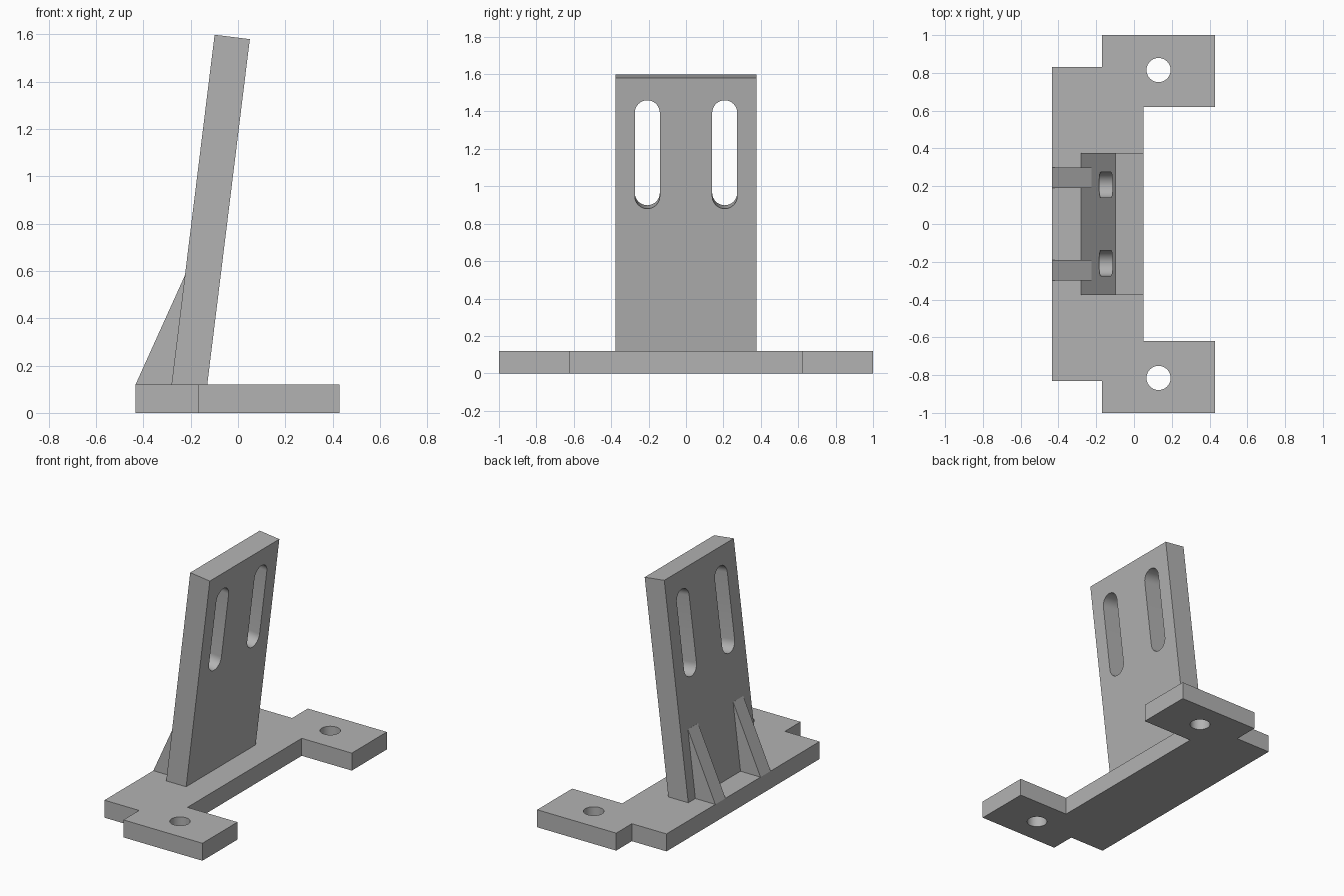
import bpy, bmesh
from math import sin, cos, pi, atan2, radians
from mathutils import Matrix, Vector

if "Cube" in bpy.data.objects:
    bpy.data.objects.remove(bpy.data.objects["Cube"])

grey = bpy.data.materials.new("plain_grey")
grey.use_nodes = True
colour = (0.45, 0.45, 0.45, 1)
grey.diffuse_color = colour
grey.node_tree.nodes["Principled BSDF"].inputs["Base Color"].default_value = colour


def slot(x, low, high, r, steps=16):
    """Closed loop with round ends; low == high gives a circle."""
    loop = []
    for centre, start in ((high, 0), (low, pi)):
        for i in range(steps + 1):
            a = start + pi * i / steps
            loop.append((x + r * cos(a), centre + r * sin(a)))
        if low == high:
            loop.pop()
    return loop


def plate(name, loops, thickness, origin, across, up):
    """Extrude an outline with holes, centred on the plane of two directions."""
    curve = bpy.data.curves.new(name, 'CURVE')
    curve.dimensions = '2D'
    curve.fill_mode = 'BOTH'
    curve.extrude = thickness / 2
    for loop in loops:
        spline = curve.splines.new('POLY')
        spline.points.add(len(loop) - 1)
        for point, (x, y) in zip(spline.points, loop):
            point.co = (x, y, 0, 1)
        spline.use_cyclic_u = True
    source = bpy.data.objects.new(name + "_outline", curve)
    bpy.context.collection.objects.link(source)
    bpy.context.view_layer.update()
    mesh = bpy.data.meshes.new_from_object(source)
    bpy.data.objects.remove(source)

    across, up = Vector(across), Vector(up)
    frame = Matrix((across, up, across.cross(up))).transposed().to_4x4()
    bm = bmesh.new()
    bm.from_mesh(mesh)
    bmesh.ops.remove_doubles(bm, verts=bm.verts, dist=0.0001)
    bmesh.ops.transform(bm, matrix=Matrix.Translation(origin) @ frame, verts=bm.verts)
    bmesh.ops.recalc_face_normals(bm, faces=bm.faces)
    bm.to_mesh(mesh)
    bm.free()
    mesh.materials.clear()
    mesh.materials.append(grey)
    obj = bpy.data.objects.new(name, mesh)
    bpy.context.collection.objects.link(obj)
    bpy.ops.object.select_all(action='DESELECT')
    obj.select_set(True)
    bpy.context.view_layer.objects.active = obj
    bpy.ops.object.shade_smooth_by_angle(angle=radians(30))
    return obj


# Base plate with two bolt feet
base_top = 0.12
half = [(-0.433, -0.83), (-0.17, -0.83), (-0.17, -1), (0.43, -1), (0.43, -0.62), (0.05, -0.62)]
outline = half + [(x, -y) for x, y in reversed(half)]
holes = [slot(0.13, y, y, 0.064) for y in (-0.815, 0.815)]
plate("base_plate", [outline] + holes, base_top, (0, 0, base_top / 2), (1, 0, 0), (0, 1, 0))

# Leaning back wall with two adjustment slots
lean = atan2(0.18, 1.46)
up = Vector((sin(lean), 0, cos(lean)))
normal = Vector((cos(lean), 0, -sin(lean)))
thick, width, r = 0.15, 0.377, 0.067
foot = Vector((-0.13, 0, base_top))
wall = [(-width, -0.02), (width, -0.02), (width, 1.471), (-width, 1.471)]
slots = [slot(y, 0.766 + r, 1.35 - r, r) for y in (-0.207, 0.207)]
plate("leaning_wall", [wall] + slots, thick, foot - normal * thick / 2, (0, 1, 0), up)

# Triangular ribs behind the wall
rib = [(-0.433, base_top), (-0.27, base_top), (-0.215, 0.58), (-0.225, 0.58)]
for side, y in (("left_rib", 0.245), ("right_rib", -0.245)):
    # The model faces -y, so its left and right follow the y order of the ribs here
    plate("back_rib" if y > 0 else "front_rib", [rib], 0.11, (0, y, 0), (1, 0, 0), (0, 0, 1))
